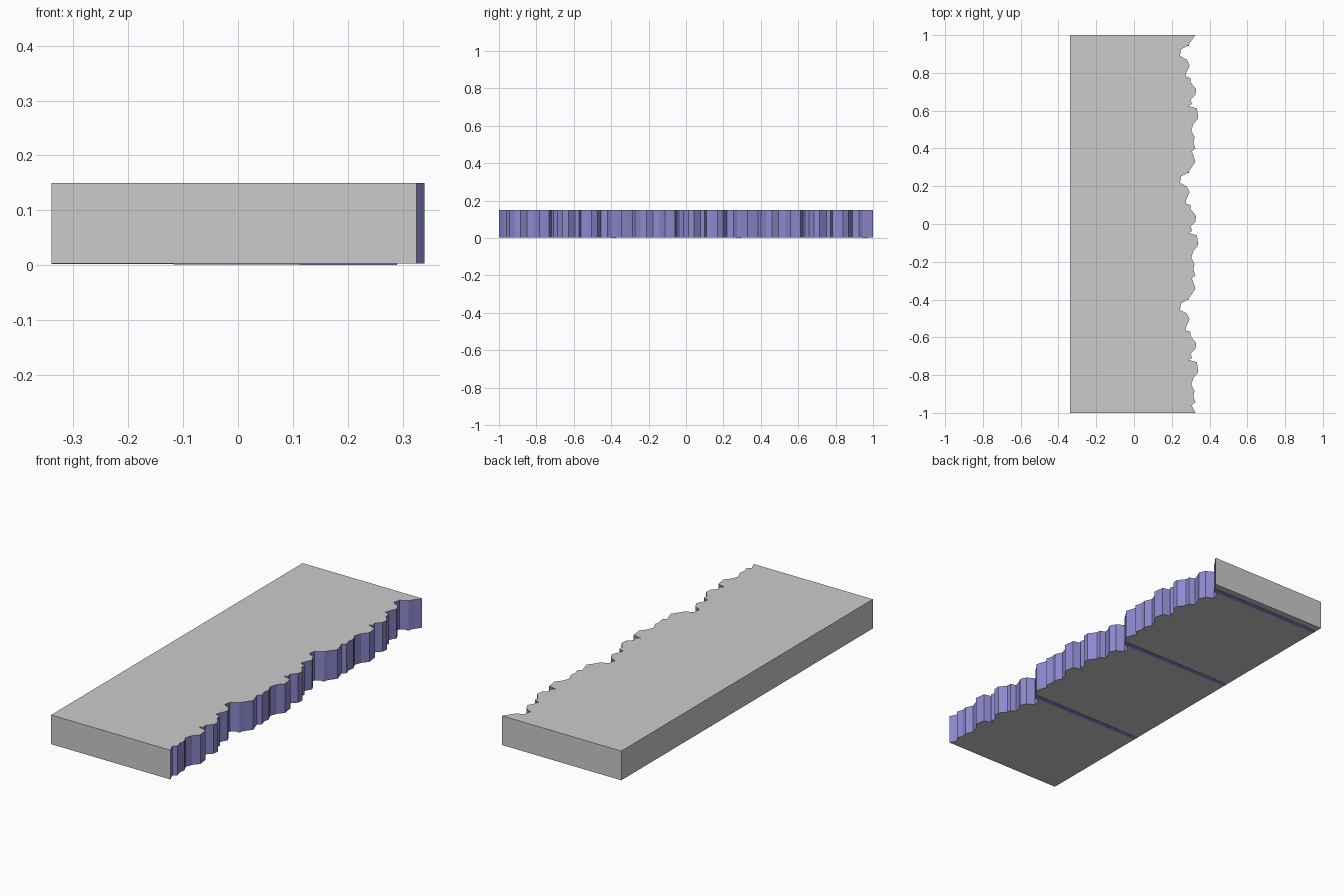
import bpy, bmesh

if "Cube" in bpy.data.objects:
    bpy.data.objects.remove(bpy.data.objects["Cube"])

BACK_X, BASE_Z, TOP_Z = -0.34, 0.003, 0.15
PERIOD = 0.672

# One repeat of the ragged edge: (x, distance along the slab)
EDGE = [(.325, 0), (.30, .035), (.288, .055), (.25, .075), (.243, .11), (.28, .13),
        (.295, .16), (.28, .19), (.272, .218), (.30, .228), (.30, .25), (.328, .285),
        (.326, .315), (.30, .342), (.307, .365), (.287, .375), (.333, .388),
        (.34, .44), (.315, .47), (.303, .505), (.32, .54), (.315, .57), (.325, .60),
        (.306, .615), (.312, .63), (.32, .655)]

cliff_mat = bpy.data.materials.new("cliff_violet")
cliff_mat.diffuse_color = (0.27, 0.25, 0.62, 1)
cliff_mat.use_nodes = True
cliff_mat.node_tree.nodes["Principled BSDF"].inputs["Base Color"].default_value = cliff_mat.diffuse_color
grey_mat = bpy.data.materials.new("plain_grey")
grey_mat.diffuse_color = (0.6, 0.6, 0.6, 1)
grey_mat.use_nodes = True
grey_mat.node_tree.nodes["Principled BSDF"].inputs["Base Color"].default_value = grey_mat.diffuse_color


def make_object(name, bm, mats):
    bmesh.ops.recalc_face_normals(bm, faces=bm.faces)
    mesh = bpy.data.meshes.new(name)
    bm.to_mesh(mesh)
    bm.free()
    for m in mats:
        mesh.materials.append(m)
    obj = bpy.data.objects.new(name, mesh)
    bpy.context.collection.objects.link(obj)


# Slab with the ragged profile repeated along its right side
ragged = [(x, 1 - d - k * PERIOD) for k in range(3) for x, d in EDGE]
ragged = [p for p in ragged if p[1] > -0.985] + [(.325, -1)]
outline = [(BACK_X, 1)] + ragged + [(BACK_X, -1)]

bm = bmesh.new()
base = bm.faces.new([bm.verts.new((x, y, BASE_Z)) for x, y in outline])
ext = bmesh.ops.extrude_face_region(bm, geom=[base], use_keep_orig=True)
bmesh.ops.translate(bm, vec=(0, 0, TOP_Z - BASE_Z),
                    verts=[v for v in ext["geom"] if isinstance(v, bmesh.types.BMVert)])
bm.normal_update()
for f in bm.faces:
    c = f.calc_center_median()
    on_cliff = abs(f.normal.z) < 0.5 and c.x > 0.2
    f.material_index = 1 if on_cliff else 0
make_object("cliff_slab", bm, [grey_mat, cliff_mat])

# Shallow tapered ridges under the slab, one per repeat
for i in range(3):
    y = 0.955 - i * PERIOD
    bm = bmesh.new()
    a, b, c, d = [bm.verts.new(p) for p in (
        (BACK_X, y - .012, BASE_Z), (BACK_X, y + .012, BASE_Z),
        (.29, y + .012, BASE_Z), (.29, y - .012, BASE_Z))]
    e, f = [bm.verts.new((.29, y + s, 0)) for s in (-.012, .012)]
    g, h = [bm.verts.new((BACK_X, y + s, BASE_Z - .0005)) for s in (-.012, .012)]
    for face in ((a, b, c, d), (g, h, f, e), (a, d, e, g), (b, c, f, h),
                 (c, d, e, f), (a, b, h, g)):
        bm.faces.new(face)
    make_object(f"under_ridge_{i + 1}", bm, [cliff_mat])
